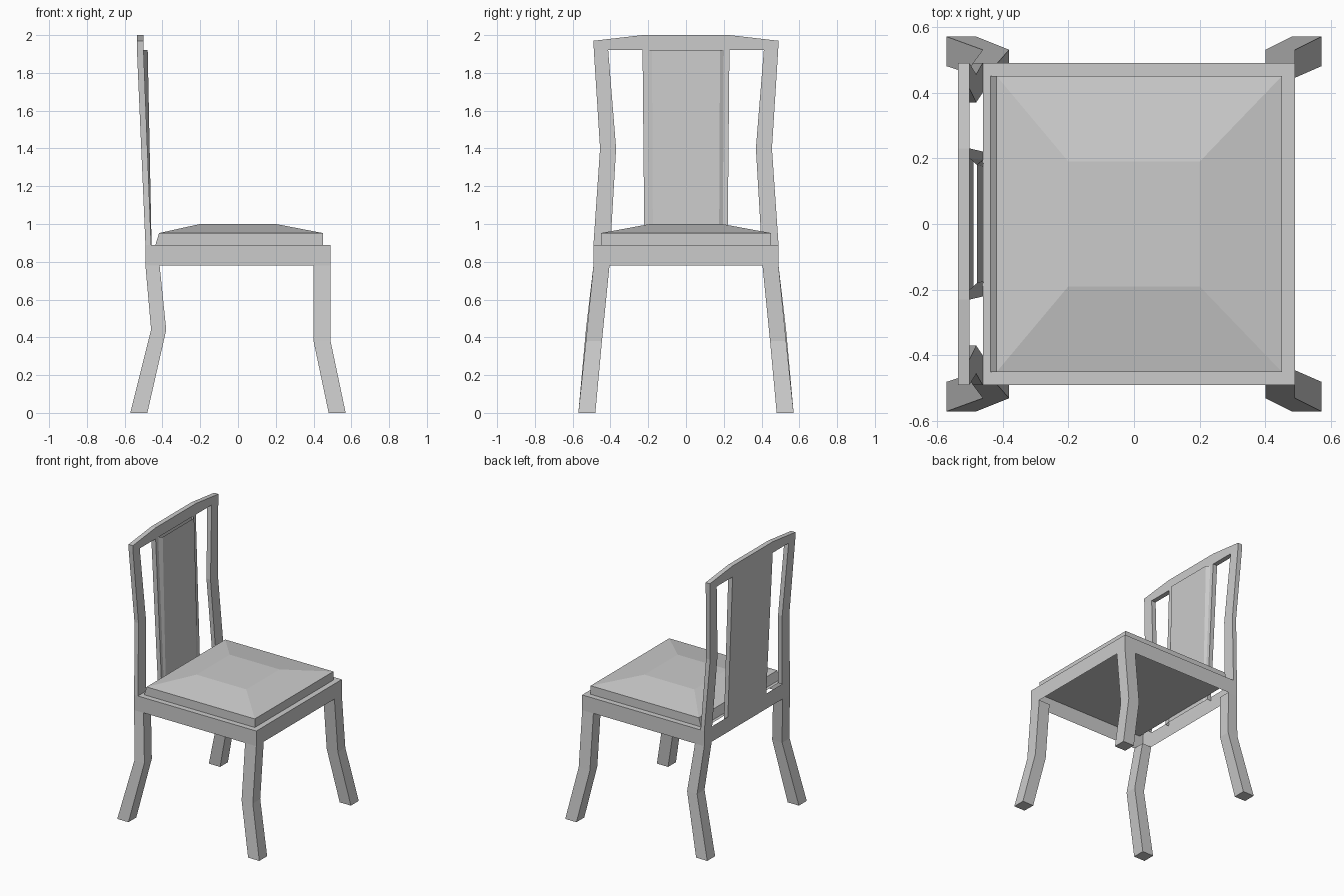
import bpy, bmesh

if "Cube" in bpy.data.objects:
    bpy.data.objects.remove(bpy.data.objects["Cube"])


def loft(name, rings, caps=(False, False), closed=True):
    """Skin a list of equal-length point rings into one flat-shaded object."""
    bm = bmesh.new()
    vs = [[bm.verts.new(p) for p in r] for r in rings]
    n = len(rings[0])
    for a, b in zip(vs, vs[1:]):
        for i in range(n if closed else n - 1):
            j = (i + 1) % n
            bm.faces.new((a[i], a[j], b[j], b[i]))
    if caps[0]:
        bm.faces.new(vs[0][::-1])
    if caps[1]:
        bm.faces.new(vs[-1])
    bmesh.ops.recalc_face_normals(bm, faces=bm.faces)
    me = bpy.data.meshes.new(name)
    bm.to_mesh(me)
    bm.free()
    ob = bpy.data.objects.new(name, me)
    bpy.context.collection.objects.link(ob)
    return ob


def rect(x0, x1, y0, y1, z):
    return [(x0, y0, z), (x1, y0, z), (x1, y1, z), (x0, y1, z)]


def lean(z):
    """Back and front x of the leaning backrest at height z."""
    t = min(1, (z - 0.89) / 1.03)
    return -0.49 - 0.045 * t, -0.46 - 0.04 * t


def mirrored(x0, x1, y0, y1, z, s):
    return rect(x0, x1, y0 * s, y1 * s, z)


for side, s in (("right", -1), ("left", 1)):
    # splayed legs, bent at the knee
    loft("front_leg_" + side, [mirrored(*r, s) for r in (
        (0.48, 0.57, 0.48, 0.57, 0), (0.40, 0.49, 0.445, 0.53, 0.38),
        (0.40, 0.49, 0.405, 0.49, 0.78))], (True, False))
    loft("back_leg_" + side, [mirrored(*r, s) for r in (
        (-0.57, -0.48, 0.48, 0.57, 0), (-0.46, -0.38, 0.445, 0.53, 0.44),
        (-0.49, -0.415, 0.405, 0.49, 0.78))], (True, False))
    # waisted back posts
    loft("back_post_" + side, [mirrored(*lean(z), a, b, z, s) for a, b, z in (
        (0.40, 0.49, 0.89), (0.37, 0.455, 1.4), (0.412, 0.488, 1.92))])

# hollow apron with the thin seat board on top
loft("apron", [rect(-0.49, 0.49, -0.49, 0.49, z) for z in (0.78, 0.89)])
loft("seat_board", [[(-0.46, -0.49, 0.89), (0.49, -0.49, 0.89)],
                    [(-0.46, 0.49, 0.89), (0.49, 0.49, 0.89)]], closed=False)

# cushion with a low pyramid top
loft("cushion", [rect(-0.437, 0.45, -0.45, 0.45, 0.89),
                 rect(-0.418, 0.45, -0.45, 0.45, 0.952),
                 rect(-0.20, 0.20, -0.19, 0.19, 1.0)], (False, True))

# arched top rail
outline = [(-0.488, 1.92), (0.488, 1.92), (0.49, 1.97),
           (0.23, 2.0), (-0.23, 2.0), (-0.49, 1.97)]
loft("top_rail", [[(x, y, z) for y, z in outline] for x in lean(2.0)], (True, True))


# back splat with a raised central panel, open at both ends
def splat(z, w, front, inner, step):
    xb, xf = lean(z)
    half = [(xb, w), (xf, w), (xf, step), (front, inner)]
    return [(x, y, z) for x, y in half] + [(x, -y, z) for x, y in half[::-1]]


loft("back_splat", [splat(0.86, 0.22, -0.457, 0.175, 0.195),
                    splat(1.92, 0.23, -0.478, 0.18, 0.20)])
